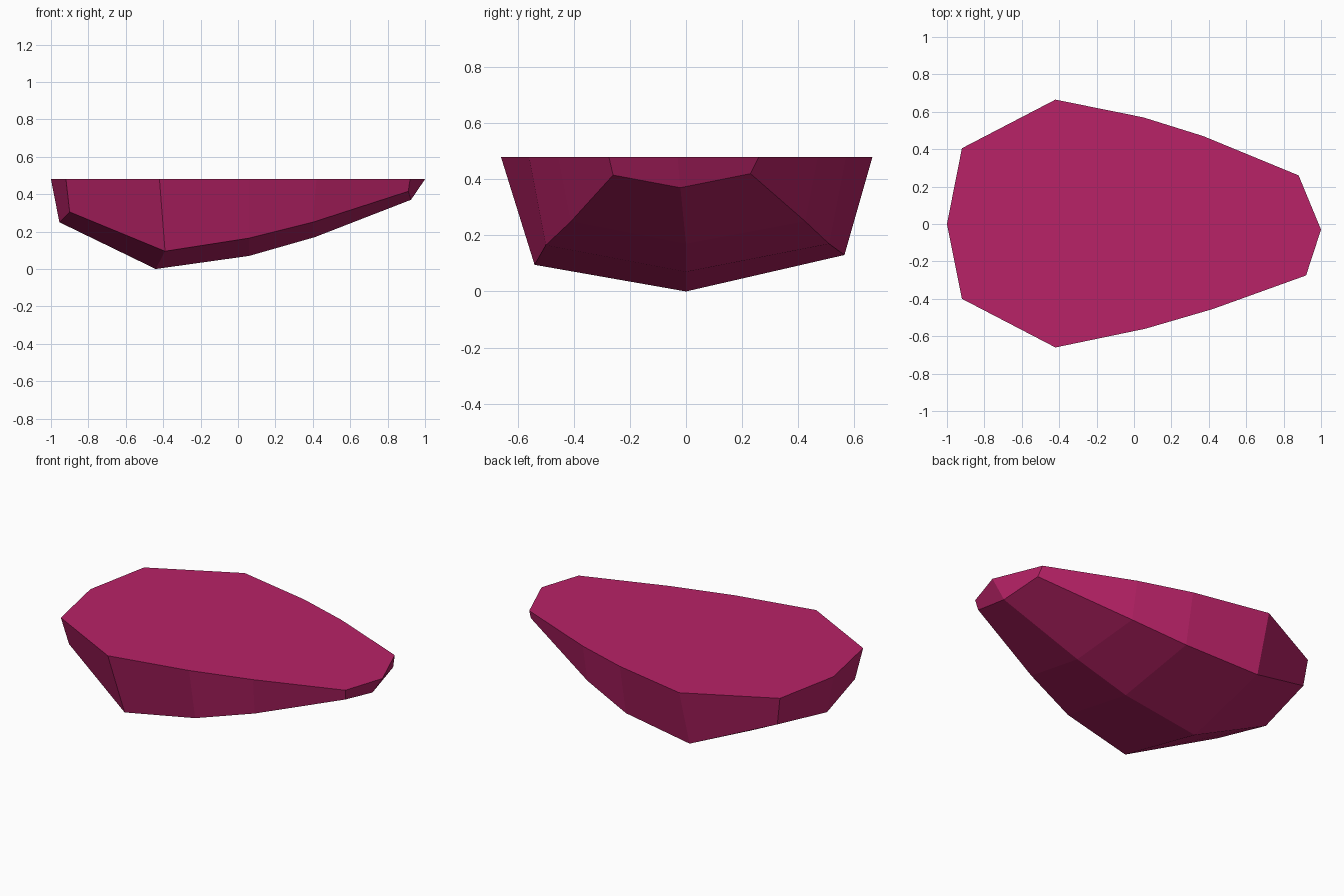
import bpy
import bmesh

if "Cube" in bpy.data.objects:
    bpy.data.objects.remove(bpy.data.objects["Cube"], do_unlink=True)

RIM_HEIGHT = 0.48

# Lengthwise profiles of the faceted stone, each running from -x to +x
rim_back = [(x, y, RIM_HEIGHT) for x, y in
            [(-.92, .405), (-.42, .665), (.05, .57), (.37, .47), (.88, .26)]]
rim_front = [(x, y, RIM_HEIGHT) for x, y in
             [(-.92, -.4), (-.42, -.66), (.06, -.56), (.42, -.455), (.92, -.275)]]
chine_back = [(-.895, .395, .31), (-.42, .565, .13), (.05, .51, .17),
              (.37, .425, .25), (.89, .23, .42)]
chine_front = [(-.9, -.35, .305), (-.39, -.54, .095), (.06, -.5, .165),
               (.4, -.41, .25), (.91, -.26, .415)]
keel = [(-.955, 0, .25), (-.44, 0, 0), (.06, 0, .07),
        (.41, 0, .17), (.925, -.02, .37)]
tips = [(-1, 0, RIM_HEIGHT), (1, -.03, RIM_HEIGHT)]


def make_material(name, colour):
    material = bpy.data.materials.new(name)
    material.use_nodes = True
    material.diffuse_color = colour
    material.node_tree.nodes["Principled BSDF"].inputs["Base Color"].default_value = colour
    return material


def build_stone():
    bm = bmesh.new()
    rows = [[bm.verts.new(point) for point in profile]
            for profile in (rim_back, chine_back, keel, chine_front, rim_front)]
    left_tip, right_tip = [bm.verts.new(point) for point in tips]

    # Side and underside facets between neighbouring profiles
    for upper, lower in zip(rows, rows[1:]):
        for i in range(len(upper) - 1):
            bm.faces.new((upper[i], upper[i + 1], lower[i + 1], lower[i]))

    # Two facets closing each end
    for end, tip in ((0, left_tip), (-1, right_tip)):
        column = [row[end] for row in rows]
        bm.faces.new((tip, *column[:3]))
        bm.faces.new((tip, *column[2:]))

    # Flat top
    bm.faces.new([left_tip, *rows[-1], right_tip, *reversed(rows[0])])

    bmesh.ops.recalc_face_normals(bm, faces=bm.faces)
    mesh = bpy.data.meshes.new("faceted_stone")
    bm.to_mesh(mesh)
    bm.free()
    stone = bpy.data.objects.new("faceted_stone", mesh)
    bpy.context.collection.objects.link(stone)
    return stone


stone = build_stone()
stone.data.materials.append(make_material("raspberry", (0.48, 0.016, 0.135, 1)))
